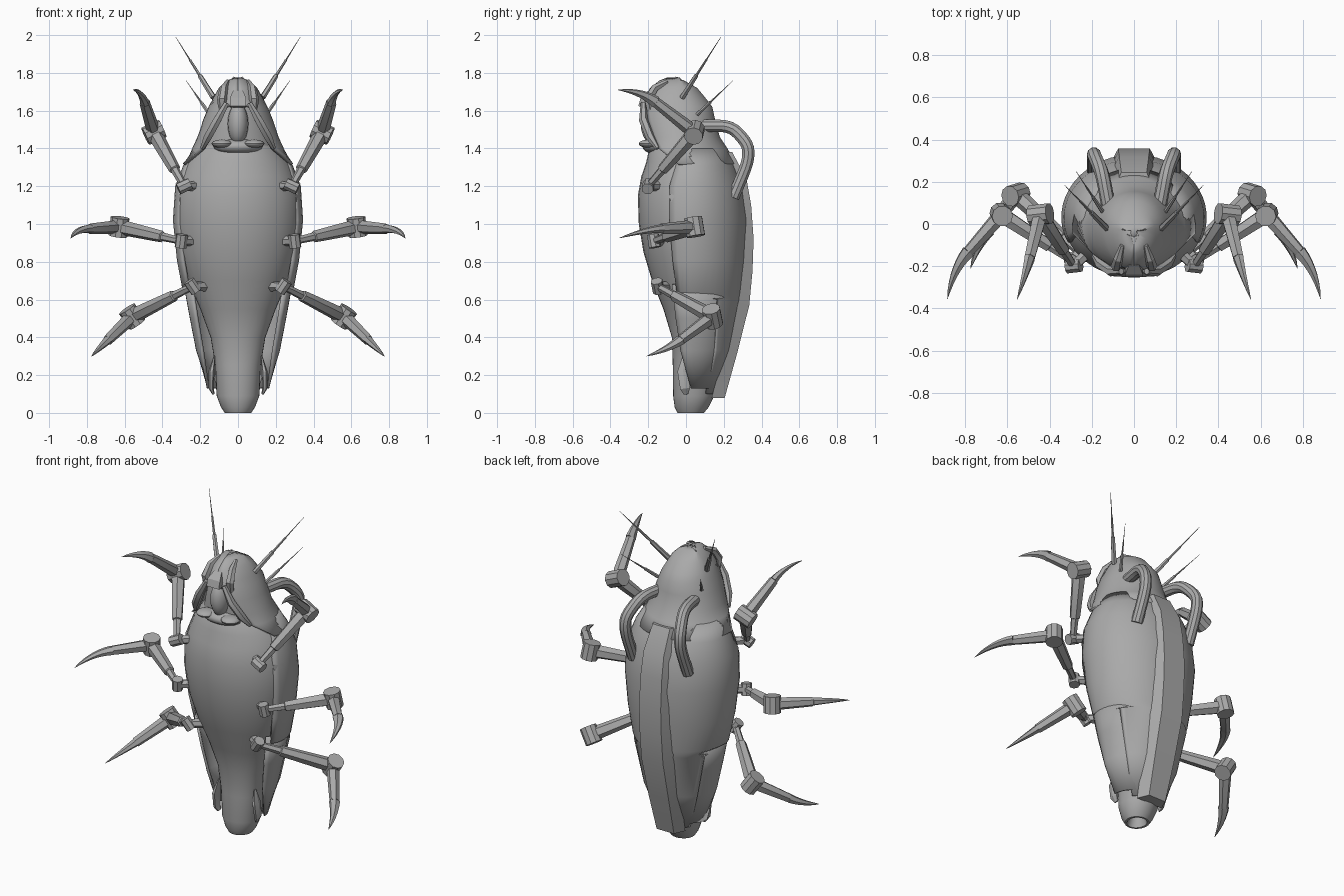
import bpy, bmesh, math
from mathutils import Vector

if "Cube" in bpy.data.objects:
    bpy.data.objects.remove(bpy.data.objects["Cube"], do_unlink=True)

grey = bpy.data.materials.new("shell grey")
grey.use_nodes = True
tone = (0.4, 0.4, 0.4, 1)
grey.diffuse_color = tone
grey.node_tree.nodes["Principled BSDF"].inputs["Base Color"].default_value = tone


def finish(name, bm, angle=35, mirror=False, thickness=0):
    mesh = bpy.data.meshes.new(name)
    bm.to_mesh(mesh)
    bm.free()
    mesh.materials.append(grey)
    obj = bpy.data.objects.new(name, mesh)
    bpy.context.collection.objects.link(obj)
    bpy.ops.object.select_all(action="DESELECT")
    obj.select_set(True)
    bpy.context.view_layer.objects.active = obj
    bpy.ops.object.shade_smooth_by_angle(angle=math.radians(angle))
    if thickness:
        mod = obj.modifiers.new("thickness", "SOLIDIFY")
        mod.thickness = thickness
    if mirror:
        obj.modifiers.new("mirror", "MIRROR")
    return obj


def skin(bm, rings, closed):
    """Bridge neighbouring rings with quads, capping closed ones."""
    rows = [[bm.verts.new(p) for p in ring] for ring in rings]
    count = len(rows[0])
    for low, high in zip(rows, rows[1:]):
        for j in range(count if closed else count - 1):
            k = (j + 1) % count
            bm.faces.new((low[j], low[k], high[k], high[j]))
    if closed:
        bm.faces.new(rows[0][::-1])
        bm.faces.new(rows[-1])


def loft(name, rows, centre, steps=32, thickness=0):
    """Rows are height, half width, front, back and, for open shells, start angle."""
    bm = bmesh.new()
    closed = len(rows[0]) == 4
    rings = []
    for z, w, front, back, *start in rows:
        a0 = math.radians(start[0]) if start else 0
        span = math.tau if closed else math.pi - 2 * a0
        ring = []
        for i in range(steps):
            a = a0 + span * i / (steps if closed else steps - 1)
            s = math.sin(a)
            depth = back - centre if s > 0 else centre - front
            ring.append((w * math.cos(a), centre + depth * s, z))
        rings.append(ring)
    skin(bm, rings, closed)
    return finish(name, bm, 40, thickness=thickness)


def sweep(name, points, radii, sides=6, ref=(1, 0, 0), flat=1.0, mirror=True, angle=25):
    """Tapered tube along points; flat scales the section along ref."""
    pts = [Vector(p) for p in points]
    bm = bmesh.new()
    rings = []
    for i, p in enumerate(pts):
        t = (pts[min(i + 1, len(pts) - 1)] - pts[max(i - 1, 0)]).normalized()
        u = t.cross(Vector(ref)).normalized()
        v = t.cross(u)
        ring = []
        for k in range(sides):
            a = math.tau * (k + 0.5) / sides
            ring.append(p + radii[i] * (u * math.cos(a) + v * math.sin(a) * flat))
        rings.append(ring)
    skin(bm, rings, True)
    bmesh.ops.recalc_face_normals(bm, faces=bm.faces)
    return finish(name, bm, angle, mirror)


def bezier(a, b, c, n=7):
    return [a.lerp(b, i / n).lerp(b.lerp(c, i / n), i / n) for i in range(n + 1)]


def blob(name, centre, size, mirror=False):
    bm = bmesh.new()
    bmesh.ops.create_uvsphere(bm, u_segments=16, v_segments=10, radius=1)
    for v in bm.verts:
        v.co = Vector(c + s * x for c, s, x in zip(centre, size, v.co))
    return finish(name, bm, 40, mirror)


# Abdomen and thorax with a hollow tail tip
loft("body", [
    (.07, .04, -.01, .06), (0, .055, -.035, .085), (0, .07, -.045, .095),
    (.03, .09, -.06, .12), (.09, .113, -.068, .15), (.25, .12, -.07, .19),
    (.4, .145, -.075, .22), (.55, .2, -.12, .26), (.7, .265, -.18, .28),
    (.85, .315, -.225, .3), (1, .337, -.25, .31), (1.15, .337, -.255, .3),
    (1.25, .308, -.237, .27), (1.33, .275, -.21, .23), (1.4, .225, -.195, .19),
    (1.44, .18, -.16, .15)], .03)

# Wing cases: flank flaps below, main shell above
loft("flank_flaps", [
    (.13, .165, -.02, .165, -5), (.33, .222, -.09, .235, -30),
    (.5, .255, -.14, .275, -30), (.68, .288, -.18, .295, -30)], .03, thickness=.015)
loft("wing_cases", [
    (.1, .13, -.05, .17, 35), (.33, .228, -.1, .245, 35), (.6, .284, -.15, .3, 30),
    (.64, .292, -.16, .305, -25), (.81, .324, -.21, .32, -25), (1.02, .345, -.25, .33, -25),
    (1.2, .333, -.25, .305, -25), (1.31, .29, -.215, .26, -20),
    (1.4, .235, -.18, .2, -20)], .03, thickness=.015)

# Raised spine along the back
bm = bmesh.new()
spine = []
for z, y, w in [(.08, .205, .06), (.32, .272, .07), (.57, .335, .075), (.75, .352, .075),
                (.92, .358, .075), (1.1, .345, .073), (1.24, .32, .07), (1.38, .245, .06)]:
    spine.append([(w * 1.5, y - .07, z), (w, y, z), (-w, y, z), (-w * 1.5, y - .07, z)])
skin(bm, spine, True)
bmesh.ops.recalc_face_normals(bm, faces=bm.faces)
finish("spine_ridge", bm, 25)

# Hooded head with a recessed face
loft("head_hood", [
    (1.32, .293, -.2, .265, -5), (1.4, .243, -.22, .22, -38), (1.46, .215, -.24, .18, -45),
    (1.55, .185, -.245, .155, -55), (1.62, .157, -.235, .14, -65),
    (1.66, .136, -.22, .11, -90), (1.72, .102, -.19, .06, -90),
    (1.76, .06, -.14, -.01, -90), (1.775, .015, -.1, -.06, -90)], -.03, thickness=.02)
loft("face", [
    (1.36, .2, -.17, .15), (1.5, .17, -.18, .12), (1.62, .13, -.18, .1),
    (1.7, .08, -.15, .04), (1.77, .015, -.1, -.06)], -.03)
blob("snout", (0, -.17, 1.53), (.055, .07, .11))
blob("lower_lip", (0, -.16, 1.41), (.13, .07, .04))
blob("mandible", (.085, -.195, 1.425), (.055, .055, .022), True)
sweep("cheek_ridge", [(.06, -.225, 1.64), (.11, -.225, 1.55), (.16, -.19, 1.46), (.19, -.15, 1.4)],
      [.015, .024, .024, .012], ref=(0, 1, 0))
sweep("brow_band", [(.085, -.19, 1.6), (.085, -.2, 1.66), (.075, -.165, 1.72), (.055, -.1, 1.755)],
      [.018, .026, .022, .012], ref=(1, 0, 0))
sweep("brow_plate", [(0, -.235, 1.62), (0, -.225, 1.66), (0, -.19, 1.7)],
      [.025, .025, .015], sides=4, flat=2.4, mirror=False)

# Breathing hoses behind the head
hose = [Vector(p) for p in [(.12, .08, 1.52), (.15, .24, 1.52), (.19, .33, 1.42),
                            (.19, .33, 1.33), (.19, .25, 1.14)]]
path = [hose[0]]
for a, b, c in zip(hose, hose[1:], hose[2:]):
    path += bezier(a.lerp(b, .6), b, b.lerp(c, .4), 4)
path.append(hose[-1])
sweep("back_hose", path, [.034] * len(path), sides=10)

# Feelers, each a thick root and a fine tip
for label, root, tip, r in [("long", (.13, -.02, 1.67), (.33, .185, 1.99), .016),
                            ("short", (.15, .06, 1.58), (.275, .25, 1.76), .011)]:
    a, b = Vector(root), Vector(tip)
    sweep(label + "_feeler", [a, a.lerp(b, .36), a.lerp(b, .37), a.lerp(b, .62),
                              a.lerp(b, .63), b],
          [r, r * .8, r * .5, r * .4, r * .25, .001])

# Small leaf plates beside the tail
sweep("tail_plate", [(.125, -.01, .3), (.14, -.015, .22), (.142, -.005, .13), (.13, 0, .1)],
      [.01, .035, .03, .015], flat=.45)

# Jointed legs: hip, knee, shin end, claw tip
legs = {
    "upper_leg": ((.285, -.2, 1.2), (.445, .045, 1.485), (.495, -.16, 1.645), (.555, -.36, 1.71)),
    "middle_leg": ((.3, -.17, .91), (.63, .045, .985), (.785, -.13, .975), (.885, -.355, .925)),
    "lower_leg": ((.24, -.15, .67), (.56, .14, .51), (.69, -.03, .385), (.775, -.21, .3)),
}
for name, joints in legs.items():
    hip, knee, shin, tip = map(Vector, joints)
    axis = (knee - hip).cross(shin - knee).normalized()
    side = (knee - hip).normalized()
    ends = lambda p, h: [p - axis * h, p + axis * h]
    inner = Vector((hip.x * .6, hip.y * .45, hip.z))
    sweep(name + "_socket", [inner, hip], [.03, .024], ref=axis)
    sweep(name + "_hip", ends(hip, .035), [.032] * 2, sides=8, ref=side)
    sweep(name + "_thigh", [hip.lerp(knee, f) for f in (0, .3, .31, .42, .9, 1)],
          [.019, .023, .031, .033, .04, .03], ref=axis)
    sweep(name + "_knee", ends(knee, .05), [.05] * 2, sides=10, ref=side)
    sweep(name + "_shin", [knee.lerp(shin, f) for f in (0, .2, 1)],
          [.028, .036, .028], ref=axis)
    bend = shin + (shin - knee).normalized() * (tip - shin).length * .45
    claw = bezier(shin, bend, tip)
    sweep(name + "_claw", claw, [.033 * (1 - i / 7) ** .8 + .001 for i in range(8)],
          ref=axis, flat=.7)
